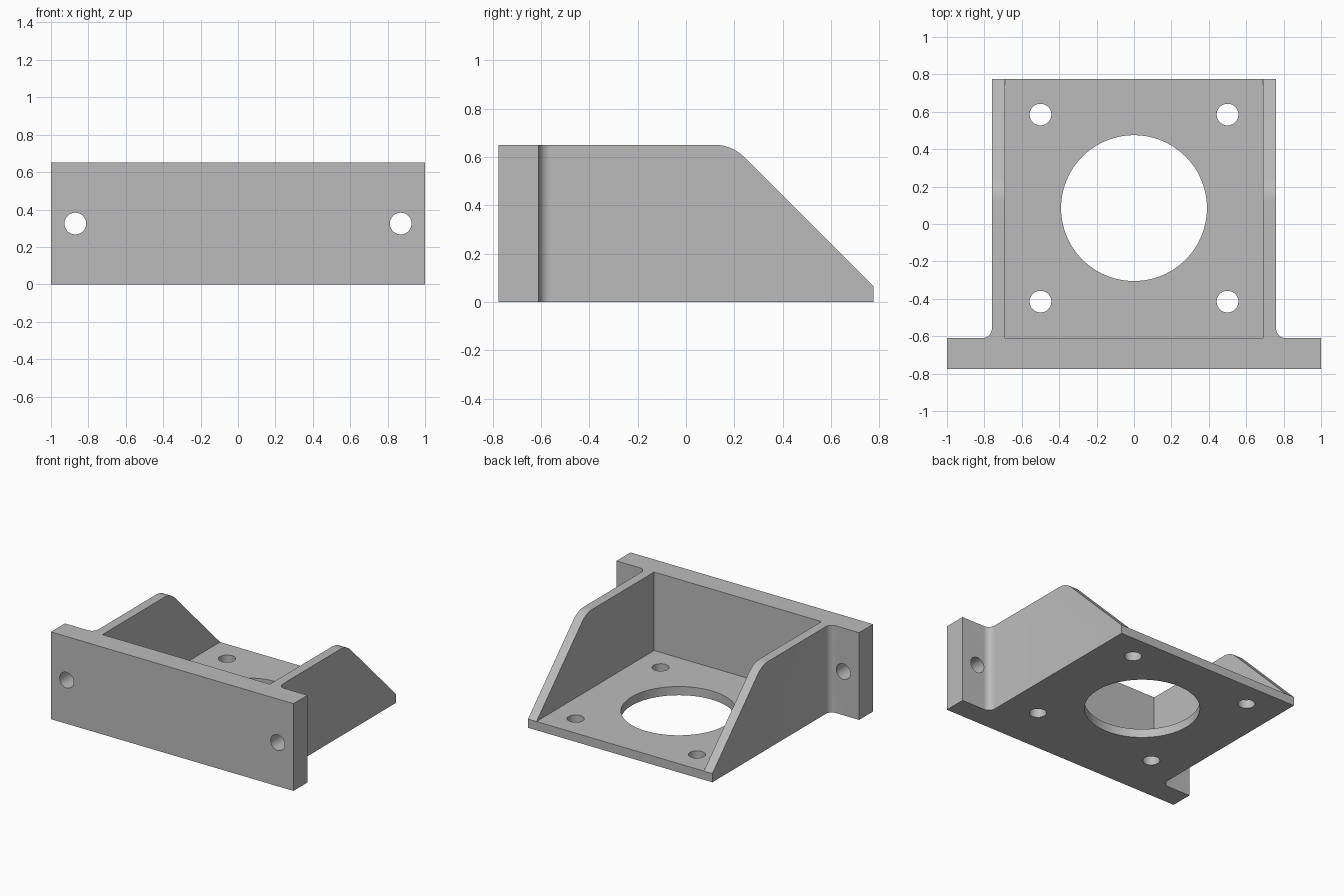
import bpy
import bmesh
from math import sin, cos, pi, radians, tan
from mathutils import Matrix, Vector

if "Cube" in bpy.data.objects:
    bpy.data.objects.remove(bpy.data.objects["Cube"], do_unlink=True)

HEIGHT, FLOOR = 0.65, 0.065
FRONT, FLANGE, BACK = -0.775, -0.61, 0.775
OUTER, INNER = 0.76, 0.69
HOLE = 0.058

grey = bpy.data.materials.new("machined grey")
grey.use_nodes = True
colour = (0.5, 0.5, 0.5, 1)
grey.diffuse_color = colour
grey.node_tree.nodes["Principled BSDF"].inputs["Base Color"].default_value = colour


def arc(cx, cy, r, start, end, steps):
    angles = [radians(start + (end - start) * i / steps) for i in range(steps + 1)]
    return [(cx + r * cos(a), cy + r * sin(a)) for a in angles]


def prism(name, outline, low, high, axis="Z"):
    """Extrude a closed outline along an axis (X uses a y-z outline, Y an x-z one)."""
    place = {"Z": lambda u, v, w: (u, v, w),
             "X": lambda u, v, w: (w, u, v),
             "Y": lambda u, v, w: (u, w, v)}[axis]
    bm = bmesh.new()
    face = bm.faces.new([bm.verts.new(place(u, v, low)) for u, v in outline])
    extruded = bmesh.ops.extrude_face_region(bm, geom=[face])["geom"]
    shift = Vector(place(0, 0, high - low))
    bmesh.ops.translate(bm, vec=shift,
                        verts=[g for g in extruded if isinstance(g, bmesh.types.BMVert)])
    bmesh.ops.recalc_face_normals(bm, faces=bm.faces)
    mesh = bpy.data.meshes.new(name)
    bm.to_mesh(mesh)
    bm.free()
    mesh.materials.append(grey)
    obj = bpy.data.objects.new(name, mesh)
    bpy.context.collection.objects.link(obj)
    return obj


def cylinder(name, x, y, r, low, high, axis="Z", sides=48):
    return prism(name, arc(x, y, r, 0, 360, sides)[:-1], low, high, axis)


# Body outline seen from above: flange, filleted into the side walls
fillet = 0.05
right_half = [(1, FRONT), (1, FLANGE)]
right_half += arc(OUTER + fillet, FLANGE + fillet, fillet, 270, 180, 10)
right_half += [(OUTER, BACK)]
left_half = [(-x, y) for x, y in reversed(right_half)]
bracket = prism("motor_bracket", right_half + left_half, 0, HEIGHT)

# Pocket between the side walls, open to the top and back
cutters = [prism("pocket_cutter", [(-INNER, FLANGE), (INNER, FLANGE), (INNER, 1), (-INNER, 1)],
                 FLOOR, 1)]

# Sloping back edge of the side walls, with a rounded shoulder
radius = 0.17
shoulder = BACK + FLOOR - HEIGHT - radius * tan(pi / 8)
slope = arc(shoulder, HEIGHT - radius, radius, 90, 45, 10)
slope += [(BACK + 0.06, FLOOR - 0.06), (1, 1), (shoulder, 1)]
cutters.append(prism("slope_cutter", slope, -1.2, 1.2, "X"))

# Large bore, four floor holes and two flange holes
cutters.append(cylinder("bore_cutter", 0, 0.085, 0.39, -0.2, 0.2, sides=96))
for side in (-1, 1):
    for y in (-0.415, 0.585):
        cutters.append(cylinder("floor_hole_cutter", side * 0.5, y, HOLE, -0.2, 0.2))
    cutters.append(cylinder("flange_hole_cutter", side * 0.87, HEIGHT / 2, HOLE, -1, -0.585, "Y"))

bpy.ops.object.select_all(action="DESELECT")
bpy.context.view_layer.objects.active = bracket
bracket.select_set(True)
for cutter in cutters:
    cut = bracket.modifiers.new(cutter.name, "BOOLEAN")
    cut.operation = "DIFFERENCE"
    cut.solver = "EXACT"
    cut.object = cutter
    bpy.ops.object.modifier_apply(modifier=cut.name)
    bpy.data.objects.remove(cutter, do_unlink=True)

# Smooth the rounded faces, keep the machined edges sharp
bpy.ops.object.shade_smooth_by_angle(angle=radians(25))
